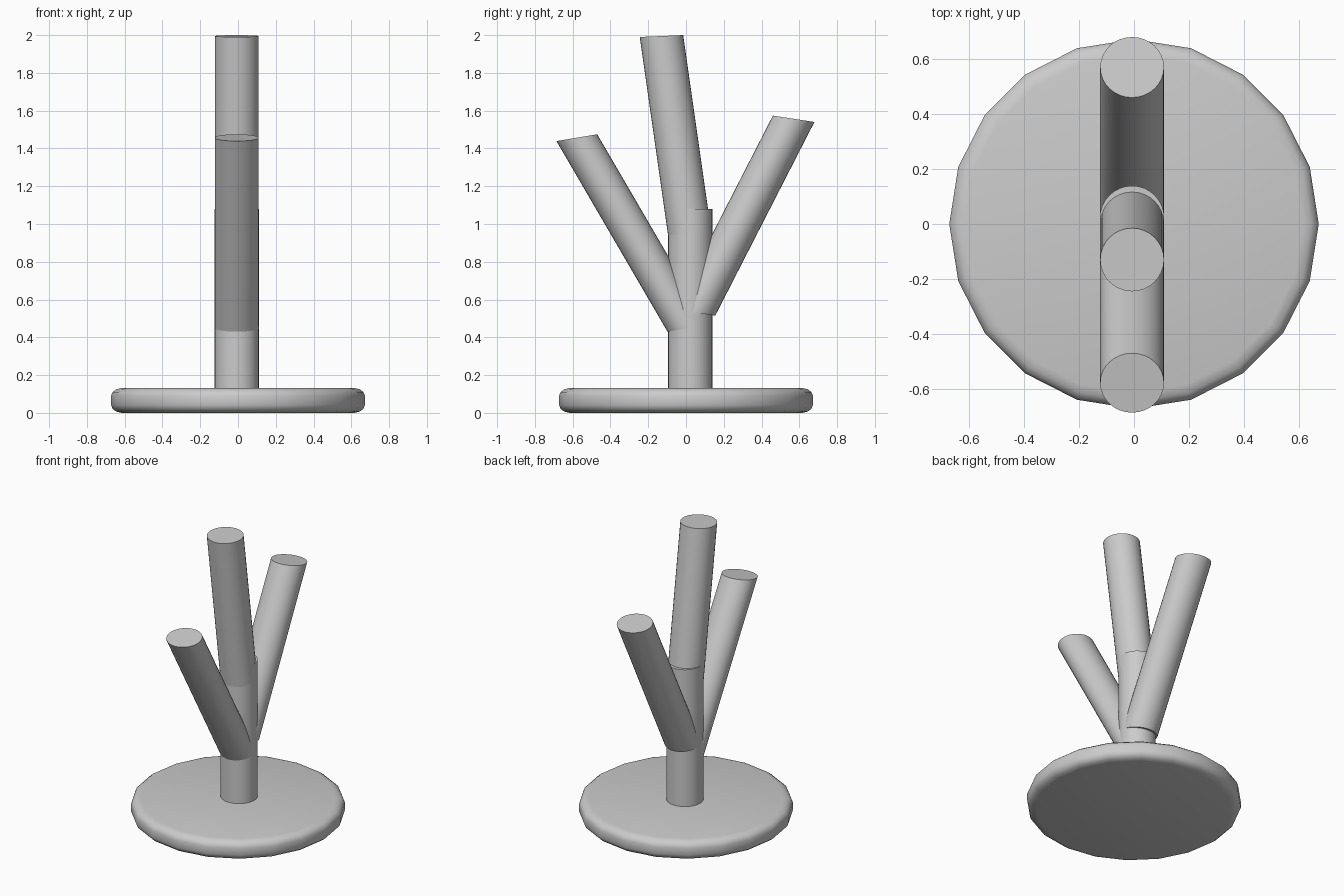
import bpy, bmesh
from math import cos, sin, tau, radians
from mathutils import Vector

if "Cube" in bpy.data.objects:
    bpy.data.objects.remove(bpy.data.objects["Cube"])

CX = -0.007   # shared x centre of all the rods


def finish(name, bm, angle):
    bmesh.ops.recalc_face_normals(bm, faces=bm.faces)
    me = bpy.data.meshes.new(name)
    bm.to_mesh(me)
    bm.free()
    ob = bpy.data.objects.new(name, me)
    bpy.context.collection.objects.link(ob)
    bpy.ops.object.select_all(action='DESELECT')
    ob.select_set(True)
    bpy.context.view_layer.objects.active = ob
    bpy.ops.object.shade_smooth_by_angle(angle=radians(angle))
    return ob


def loft(name, rings, angle=40):
    """Skin a list of equal-length point rings and cap both ends."""
    bm = bmesh.new()
    loops = [[bm.verts.new(p) for p in ring] for ring in rings]
    n = len(loops[0])
    for a, b in zip(loops, loops[1:]):
        for i in range(n):
            j = (i + 1) % n
            bm.faces.new((a[i], a[j], b[j], b[i]))
    bm.faces.new(loops[0])
    bm.faces.new(loops[-1])
    return finish(name, bm, angle)


def ring(centre, rx, ry, rise=0.0, n=32):
    """Ellipse whose plane tilts up by rise along +y."""
    c = Vector(centre)
    return [c + Vector((rx * cos(t), ry * sin(t), rise * sin(t)))
            for t in (tau * i / n for i in range(n))]


# Round base plate with softened rim
profile = [(0.615, 0.0), (0.645, 0.007), (0.664, 0.022), (0.672, 0.042),
           (0.672, 0.09), (0.664, 0.11), (0.645, 0.125), (0.615, 0.132)]
loft("base_plate", [ring((0, 0, z), r, r, n=20) for r, z in profile], 50)

# Upright trunk
loft("trunk", [ring((CX, 0.022, z), 0.117, 0.117) for z in (0.08, 1.08)])

# Leaning branches: bottom (y, z), top (y, z), y radius, cap tilt
branches = {
    "front_branch": ((0.010, 0.448), (-0.578, 1.457), 0.108, 0.018),
    "middle_branch": ((0.020, 0.945), (-0.130, 1.995), 0.115, 0.005),
    "back_branch": ((0.045, 0.532), (0.570, 1.557), 0.110, -0.017),
}
for name, (low, high, ry, rise) in branches.items():
    loft(name, [ring((CX, y, z), 0.116, ry, rise) for y, z in (low, high)])
